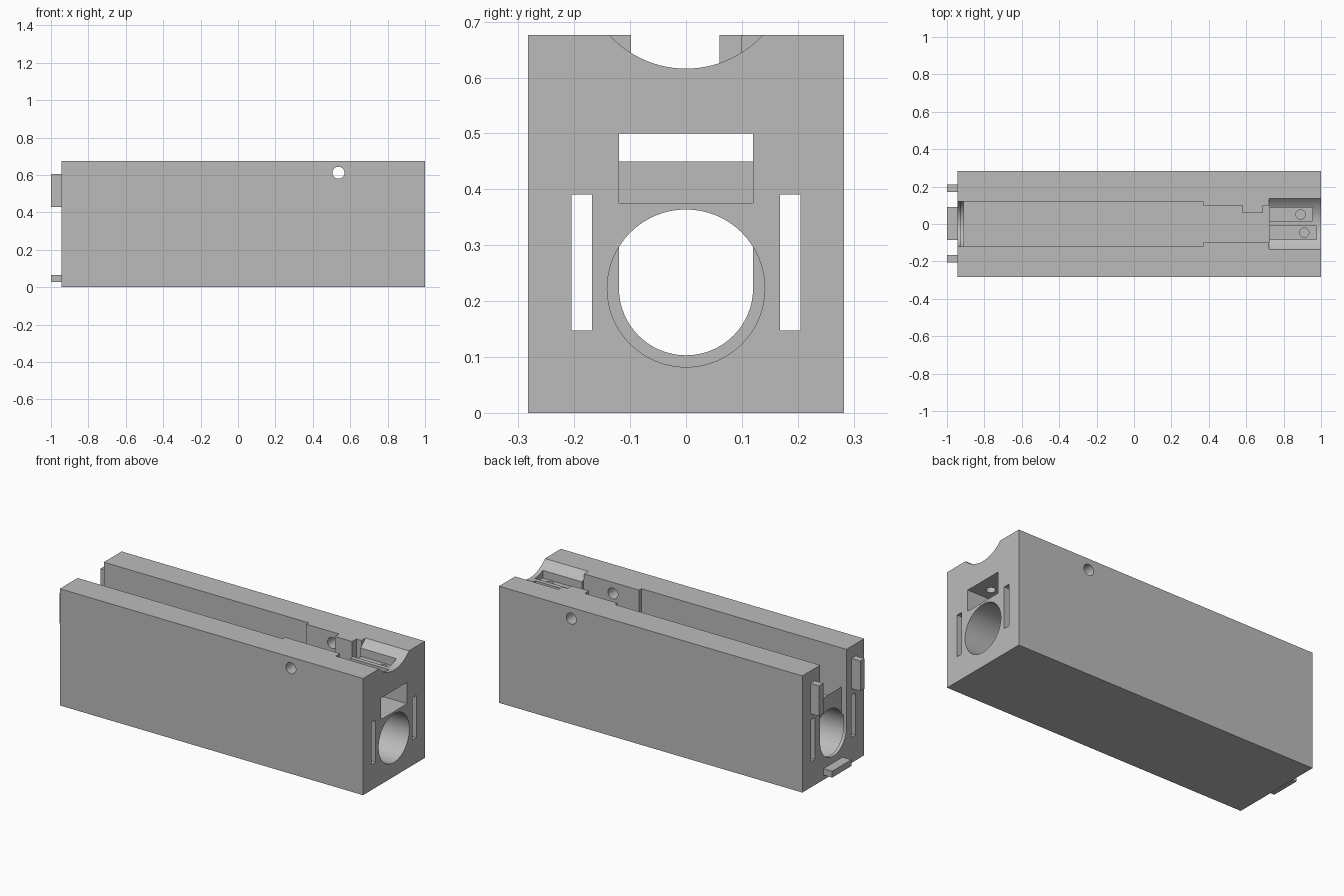
import bpy, bmesh
from math import sin, cos, pi
from mathutils import Vector

cube = bpy.data.objects.get("Cube")
if cube:
    bpy.data.objects.remove(cube, do_unlink=True)

grey = bpy.data.materials.new("plain grey")
grey.use_nodes = True
colour = (0.5, 0.5, 0.5, 1)
grey.diffuse_color = colour
grey.node_tree.nodes["Principled BSDF"].inputs["Base Color"].default_value = colour


def prism(name, outline, axis, start, end):
    """Extrude a 2D outline along an axis; the outline uses the other two axes in order."""
    bm = bmesh.new()
    verts = []
    for u, v in outline:
        co = [u, v]
        co.insert(axis, start)
        verts.append(bm.verts.new(co))
    face = bm.faces.new(verts)
    made = bmesh.ops.extrude_face_region(bm, geom=[face])["geom"]
    shift = Vector((0, 0, 0))
    shift[axis] = end - start
    bmesh.ops.translate(bm, vec=shift, verts=[g for g in made if isinstance(g, bmesh.types.BMVert)])
    bmesh.ops.recalc_face_normals(bm, faces=bm.faces)
    mesh = bpy.data.meshes.new(name)
    bm.to_mesh(mesh)
    bm.free()
    mesh.materials.append(grey)
    obj = bpy.data.objects.new(name, mesh)
    bpy.context.collection.objects.link(obj)
    return obj


def box(name, x0, x1, y0, y1, z0, z1):
    return prism(name, [(x0, y0), (x1, y0), (x1, y1), (x0, y1)], 2, z0, z1)


def circle(u, v, r, n=64):
    return [(u + r * cos(2 * pi * i / n), v + r * sin(2 * pi * i / n)) for i in range(n)]


def carve(body, cutter):
    """Subtract the cutter from the body and discard it."""
    cutter.hide_render = True
    mod = body.modifiers.new("cut", 'BOOLEAN')
    mod.operation = 'DIFFERENCE'
    mod.solver = 'EXACT'
    mod.object = cutter
    graph = bpy.context.evaluated_depsgraph_get()
    result = bpy.data.meshes.new_from_object(body.evaluated_get(graph))
    body.modifiers.clear()
    body.data = result
    bpy.data.objects.remove(cutter, do_unlink=True)


BACK = -0.944
body = box("housing", BACK, 1, -0.283, 0.283, 0, 0.676)

# Long round bore with a narrower U-shaped lip at the tab end
carve(body, prism("bore", circle(0, 0.223, 0.141), 0, -0.925, 1.1))
lip = [(-0.12 * cos(pi * i / 32), 0.223 - 0.12 * sin(pi * i / 32)) for i in range(33)]
carve(body, prism("lip", lip + [(0.12, 0.6), (-0.12, 0.6)], 0, -1.1, -0.912))

# Rectangular tunnel and the stepped slot open to the top
carve(body, box("tunnel", -0.912, 1.1, -0.12, 0.12, 0.376, 0.5))
slot = [(-1.1, -0.12), (0.37, -0.12), (0.37, -0.098), (0.725, -0.098), (0.725, 0.098),
        (0.69, 0.098), (0.69, 0.06), (0.58, 0.06), (0.58, 0.098), (0.37, 0.098),
        (0.37, 0.12), (-1.1, 0.12)]
carve(body, prism("slot", slot, 2, 0.45, 0.8))

# Rounded rest at the open end
carve(body, prism("rest", circle(0, 0.802, 0.186, 96), 0, 0.722, 1.1))

# Two pockets in the rest, each with a small screw hole
for y0, y1, end, hole_x in ((0.015, 0.087, 0.955, 0.89), (-0.082, -0.01, 0.975, 0.91)):
    carve(body, box("pocket", 0.715, end, y0, y1, 0.59, 0.75))
    carve(body, prism("screw_hole", circle(hole_x, (y0 + y1) / 2, 0.025, 32), 2, 0.45, 0.7))

# Narrow side channels along the whole length
for side in (-1, 1):
    y = side * 0.1865
    carve(body, box("channel", -1.1, 1.1, y - 0.0185, y + 0.0185, 0.147, 0.391))

# Cross pin hole through both walls
carve(body, prism("pin_hole", circle(0.537, 0.612, 0.032, 32), 1, -0.4, 0.4))

# Locating tabs on the end
for name, y in (("right_tab", -0.187), ("left_tab", 0.19)):
    box(name, -1, BACK, y - 0.02, y + 0.02, 0.43, 0.605)
box("bottom_tab", -1, BACK, -0.085, 0.09, 0.028, 0.065)

bpy.ops.object.select_all(action='DESELECT')
body.select_set(True)
bpy.context.view_layer.objects.active = body
bpy.ops.object.shade_smooth_by_angle()
